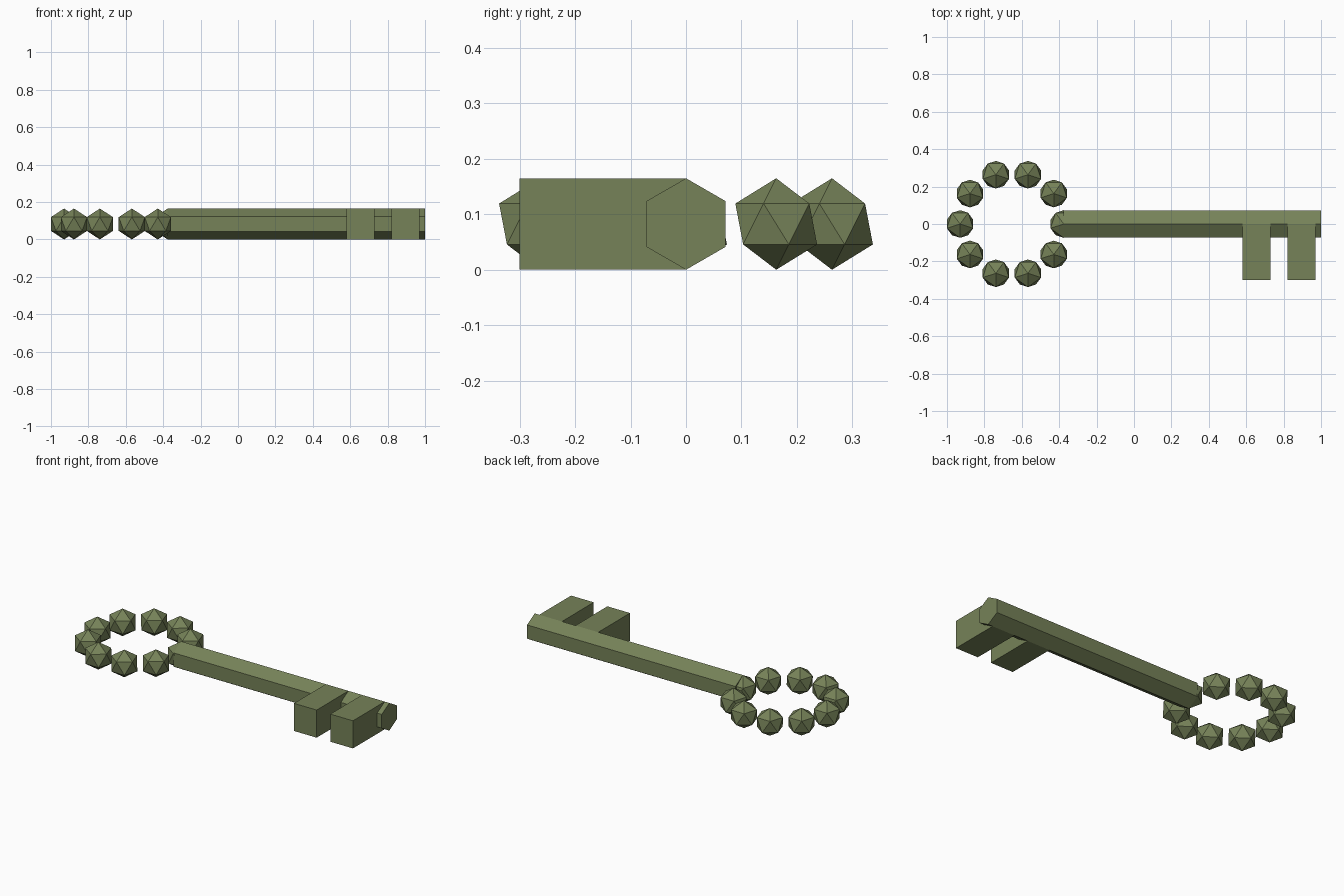
import bpy, bmesh
from math import sin, cos, tau, pi
from mathutils import Matrix, Vector

cube = bpy.data.objects.get("Cube")
if cube:
    bpy.data.objects.remove(cube)

R = 0.0825            # half thickness of the key
RING_X, RING_R = -0.653, 0.277

olive = bpy.data.materials.new("olive_green")
olive.use_nodes = True
color = (0.18, 0.223, 0.098, 1)
olive.diffuse_color = color
olive.node_tree.nodes["Principled BSDF"].inputs["Base Color"].default_value = color


def add_object(name, bm, location=(0, 0, 0)):
    bmesh.ops.recalc_face_normals(bm, faces=bm.faces[:])
    mesh = bpy.data.meshes.new(name)
    bm.to_mesh(mesh)
    bm.free()
    mesh.materials.append(olive)
    obj = bpy.data.objects.new(name, mesh)
    obj.location = location
    bpy.context.collection.objects.link(obj)
    return obj


# Hexagonal shaft: hexagon standing on a corner, extruded along x
start, end = RING_X + RING_R, 1.0
bm = bmesh.new()
hexagon = [bm.verts.new((start, R * sin(i * tau / 6), R * cos(i * tau / 6))) for i in range(6)]
face = bm.faces.new(hexagon)
out = bmesh.ops.extrude_face_region(bm, geom=[face], use_keep_orig=True)
moved = [v for v in out["geom"] if isinstance(v, bmesh.types.BMVert)]
bmesh.ops.translate(bm, verts=moved, vec=Vector((end - start, 0, 0)))
add_object("shaft", bm, (0, 0, R))

# Two rectangular teeth
for name, x in (("inner_tooth", 0.655), ("outer_tooth", 0.895)):
    bm = bmesh.new()
    bmesh.ops.create_cube(bm, size=1, matrix=Matrix.Diagonal((0.15, 0.3, 2 * R, 1)))
    add_object(name, bm, (x, -0.15, R))

# Ring handle made of ten faceted beads
for i in range(10):
    a = i * tau / 10
    bm = bmesh.new()
    bmesh.ops.create_icosphere(bm, subdivisions=1, radius=R, matrix=Matrix.Rotation(-pi / 2, 4, "Z"))
    add_object(f"handle_bead_{i + 1}", bm, (RING_X + RING_R * cos(a), RING_R * sin(a), R))
